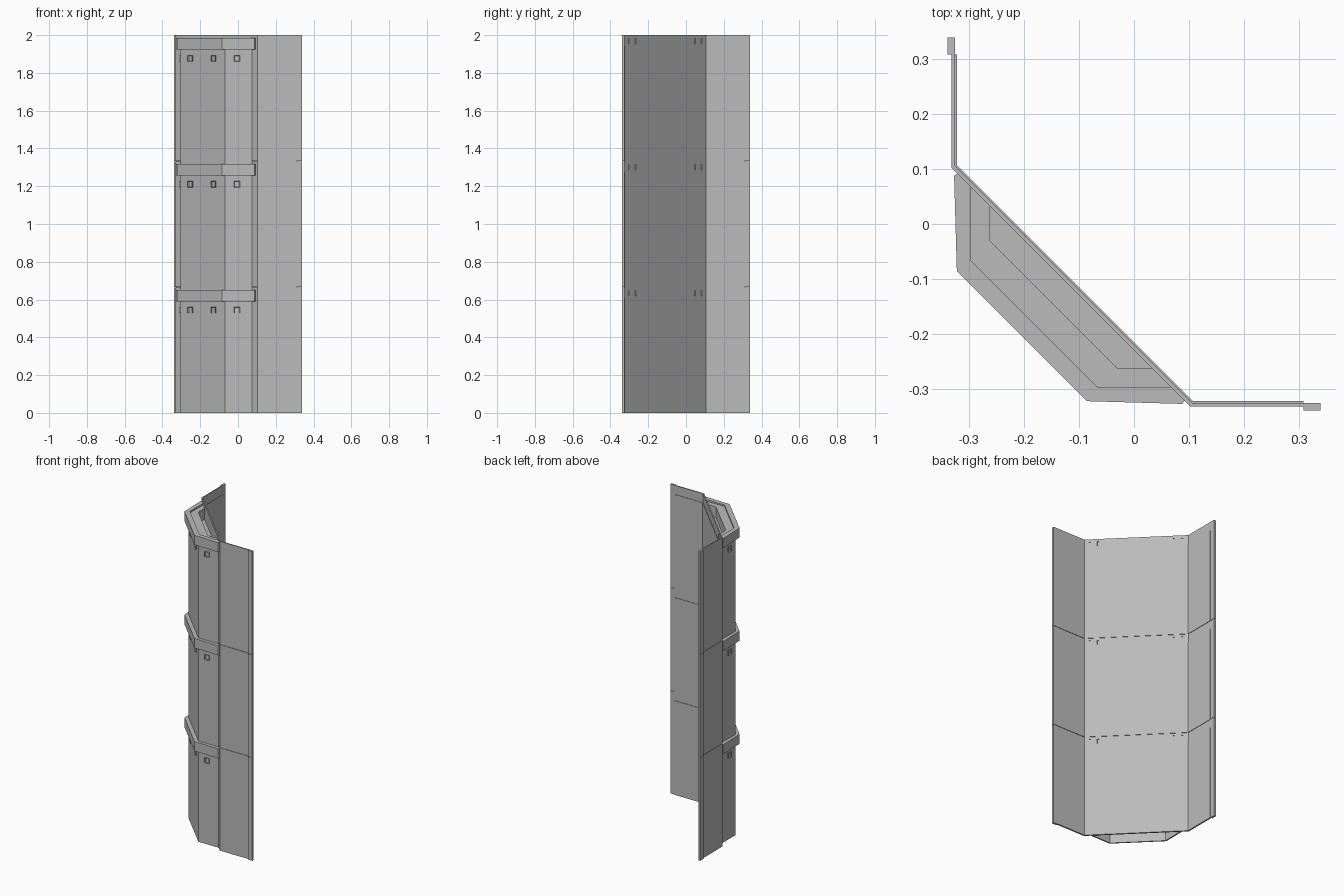
import bpy, bmesh, math
from mathutils import Matrix, Vector

if "Cube" in bpy.data.objects:
    bpy.data.objects.remove(bpy.data.objects["Cube"])

grey = bpy.data.materials.new("plain grey")
grey.use_nodes = True
grey.diffuse_color = (0.5, 0.5, 0.5, 1)
grey.node_tree.nodes["Principled BSDF"].inputs["Base Color"].default_value = (0.5, 0.5, 0.5, 1)


def finish(name, bm):
    bmesh.ops.recalc_face_normals(bm, faces=bm.faces)
    mesh = bpy.data.meshes.new(name)
    bm.to_mesh(mesh)
    bm.free()
    mesh.materials.append(grey)
    obj = bpy.data.objects.new(name, mesh)
    bpy.context.collection.objects.link(obj)
    return obj


def sym(half):
    """Mirror a half outline across the x = y diagonal."""
    return half + [(y, x) for x, y in reversed(half)]


def band(outer, inner):
    return sym(outer) + sym(inner)[::-1]


def prism(name, points, z0, z1):
    bm = bmesh.new()
    face = bm.faces.new([bm.verts.new((x, y, z0)) for x, y in points])
    grown = bmesh.ops.extrude_face_region(bm, geom=[face])["geom"]
    verts = [v for v in grown if isinstance(v, bmesh.types.BMVert)]
    bmesh.ops.translate(bm, verts=verts, vec=(0, 0, z1 - z0))
    return finish(name, bm)


def socket(name, x, y, z, angle):
    """Raised square frame with a sunken centre, facing along angle."""
    bm = bmesh.new()
    bmesh.ops.create_cube(bm, size=1, matrix=Matrix.Diagonal((0.02, 0.032, 0.032, 1)))
    front = max(bm.faces, key=lambda f: f.calc_center_median().x)
    bmesh.ops.inset_region(bm, faces=[front], thickness=0.006)
    bmesh.ops.translate(bm, verts=front.verts, vec=(-0.012, 0, 0))
    obj = finish(name, bm)
    direction = Vector((math.cos(angle), math.sin(angle), 0))
    obj.matrix_world = Matrix.Translation(Vector((x, y, z)) - direction * 0.003) @ Matrix.Rotation(angle, 4, "Z")


def cut_slots(sheet, z):
    """Shallow slots in the lap strip on the back of the diagonal."""
    bm = bmesh.new()
    for y in (-0.305, -0.27, 0.045, 0.08):
        place = Matrix.Translation((-0.222 - y, y, z)) @ Matrix.Rotation(math.pi / 4, 4, "Z")
        bmesh.ops.create_cube(bm, size=1, matrix=place @ Matrix.Diagonal((0.008, 0.01, 0.03, 1)))
    cutter = finish("slot_cutter", bm)
    cutter.hide_render = True
    mod = sheet.modifiers.new("slots", "BOOLEAN")
    mod.object = cutter
    mod.operation = "DIFFERENCE"
    bpy.context.view_layer.objects.active = sheet
    bpy.ops.object.modifier_apply(modifier=mod.name)
    bpy.data.objects.remove(cutter)


# Outlines, left half only
sheet_outer = [(-0.326, 0.34), (-0.34, 0.34), (-0.34, 0.309), (-0.333, 0.309), (-0.333, 0.103)]
sheet_inner = [(-0.326, 0.106)]
pad_outer = [(-0.327, 0.309), (-0.327, 0.105)]
pad_inner = [(-0.323, 0.309), (-0.323, 0.107)]
body_outer = [(-0.305, 0.075), (-0.305, -0.07)]
body_inner = [(-0.297, 0.067), (-0.297, -0.067)]
strap_outer = [(-0.322, 0.092), (-0.328, 0.088), (-0.323, -0.086)]
lip_outer = [(-0.27, 0.04), (-0.27, -0.033)]
lip_inner = [(-0.263, 0.033), (-0.263, -0.03)]

# Three stacked sections
step = 2 / 3
for i in range(3):
    z = i * step
    top = z + step
    sheet = prism(f"wing_sheet_{i + 1}", band(sheet_outer, sheet_inner), z, top - (0.002 if i < 2 else 0))
    cut_slots(sheet, top - 0.033)
    prism(f"back_panel_{i + 1}", band(pad_outer, pad_inner), max(0, z - 0.003), top - 0.058)
    prism(f"strap_{i + 1}", band(strap_outer, body_inner), top - 0.077, top - 0.015)
    height = top - 0.123
    socket(f"side_socket_front_{i + 1}", -0.005, -0.305, height, -math.pi / 2)
    socket(f"side_socket_right_{i + 1}", -0.305, -0.005, height, math.pi)
    for n, x in enumerate((-0.25, -0.127)):
        socket(f"corner_socket_{i + 1}_{n + 1}", x, -0.375 - x, height, -math.pi * 3 / 4)

# Hollow housing, with a shelf and recess closing the top
prism("housing", band(body_outer, body_inner), 0, 1.97)
prism("top_shelf", band(body_outer, lip_outer), 1.955, 1.975)
prism("recess_wall", band(lip_outer, lip_inner), 1.9, 1.975)
prism("recess_floor", sym(lip_outer), 1.895, 1.905)
